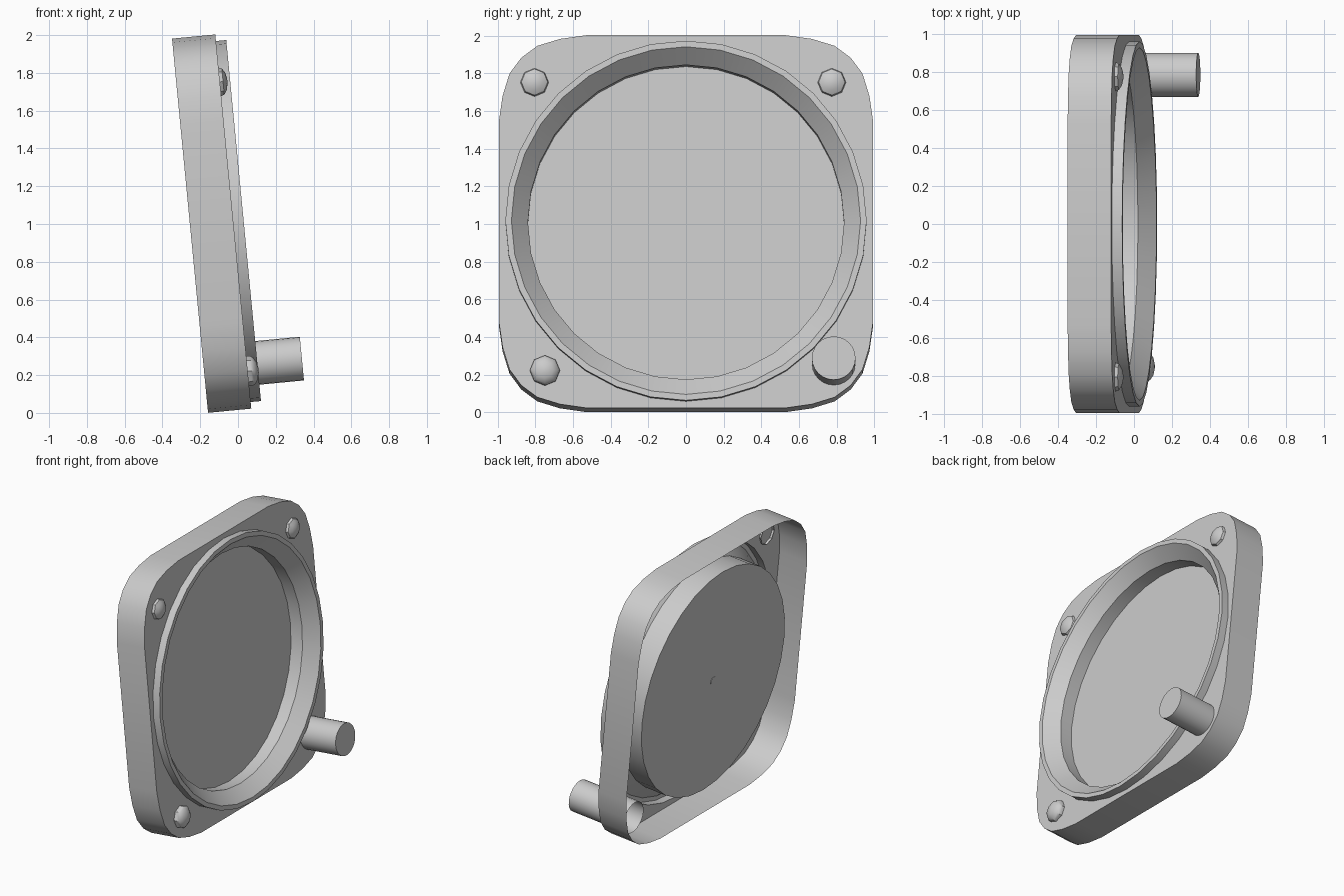
import bpy, bmesh, math
from mathutils import Matrix

if "Cube" in bpy.data.objects:
    bpy.data.objects.remove(bpy.data.objects["Cube"])

# Everything is modelled facing +x, then leaned back around y
PLACE = Matrix.Translation((-0.025, 0, 1.013)) @ Matrix.Rotation(math.radians(-5.5), 4, 'Y')

grey = bpy.data.materials.new("plain_grey")
grey.diffuse_color = (0.6, 0.6, 0.6, 1)
grey.use_nodes = True
grey.node_tree.nodes["Principled BSDF"].inputs["Base Color"].default_value = grey.diffuse_color


def finish(bm, name):
    mesh = bpy.data.meshes.new(name)
    bm.to_mesh(mesh)
    bm.free()
    mesh.transform(PLACE)
    mesh.materials.append(grey)
    ob = bpy.data.objects.new(name, mesh)
    bpy.context.collection.objects.link(ob)
    bpy.context.view_layer.objects.active = ob
    ob.select_set(True)
    bpy.ops.object.shade_smooth_by_angle(angle=math.radians(30))
    ob.select_set(False)


def circle(r, cy, cz, n):
    return [(cy + r * math.cos(2 * math.pi * i / n),
             cz + r * math.sin(2 * math.pi * i / n)) for i in range(n)]


def lathe(name, profile, cy=0, cz=0, n=32, cap=False, cap_start=False):
    """Turned surface from (radius, x) pairs, optionally capped at either end."""
    bm = bmesh.new()
    rings = [[bm.verts.new((x, y, z)) for y, z in circle(r, cy, cz, n)] for r, x in profile]
    for a, b in zip(rings, rings[1:]):
        for i in range(n):
            j = (i + 1) % n
            bm.faces.new((a[i], a[j], b[j], b[i]))
    if cap:
        bm.faces.new(rings[-1])
    if cap_start:
        bm.faces.new(rings[0][::-1])
    finish(bm, name)


# Rounded square outline, built from one corner
corner = [(0.995, 0.53), (0.975, 0.67), (0.938, 0.79), (0.875, 0.875),
          (0.79, 0.938), (0.67, 0.975), (0.53, 0.995)]
outline = []
for sy, sz in ((1, 1), (-1, 1), (-1, -1), (1, -1)):
    pts = [(sy * y, sz * z) for y, z in corner]
    outline += pts if sy * sz > 0 else pts[::-1]

# Front plate with the round dial opening
bm = bmesh.new()
edges = []
for pts in (outline, circle(0.96, 0, 0, 32)):
    vs = [bm.verts.new((0, y, z)) for y, z in pts]
    edges += [bm.edges.new((vs[i], vs[(i + 1) % len(vs)])) for i in range(len(vs))]
bmesh.ops.triangle_fill(bm, use_beauty=True, edges=edges, normal=(1, 0, 0))
finish(bm, "front_plate")

# Skirt around the plate, open at the back
bm = bmesh.new()
front = [bm.verts.new((0, y, z)) for y, z in outline]
back = [bm.verts.new((-0.23, y, z)) for y, z in outline]
for i in range(len(front)):
    j = (i + 1) % len(front)
    bm.faces.new((front[j], front[i], back[i], back[j]))
finish(bm, "skirt")

# Raised bezel with sloped inside and a well leading to the dial
lathe("bezel", [(0.96, 0), (0.96, 0.055), (0.928, 0.055), (0.84, -0.035), (0.84, -0.13)])

# Thick dial disc reaching towards the back, with a small pivot behind it
lathe("dial", [(0.84, -0.2), (0.84, -0.13)], cap=True, cap_start=True)
lathe("dial_pivot", [(0.03, -0.203), (0.03, -0.2)], n=12, cap_start=True)

# Domed screws; the upper two poke slightly through the plate, the lower one sits proud
dome = [(0.08, 0), (0.07, 0.017), (0.045, 0.033), (0.012, 0.04)]
for k, (y, z, lift) in enumerate([(-0.805, 0.743, 0), (0.775, 0.743, 0), (-0.75, -0.796, 0.018)]):
    base = [(0.08, 0 if lift else -0.015)]
    rise = [(r, x + lift) for r, x in (dome if lift else dome[1:])]
    lathe(f"screw_{k + 1}", base + rise, y, z, 8, True)

# Adjusting knob on a tube that runs through to the open back
lathe("knob", [(0.116, -0.165), (0.116, 0.292)], 0.785, -0.757, 24, True)
